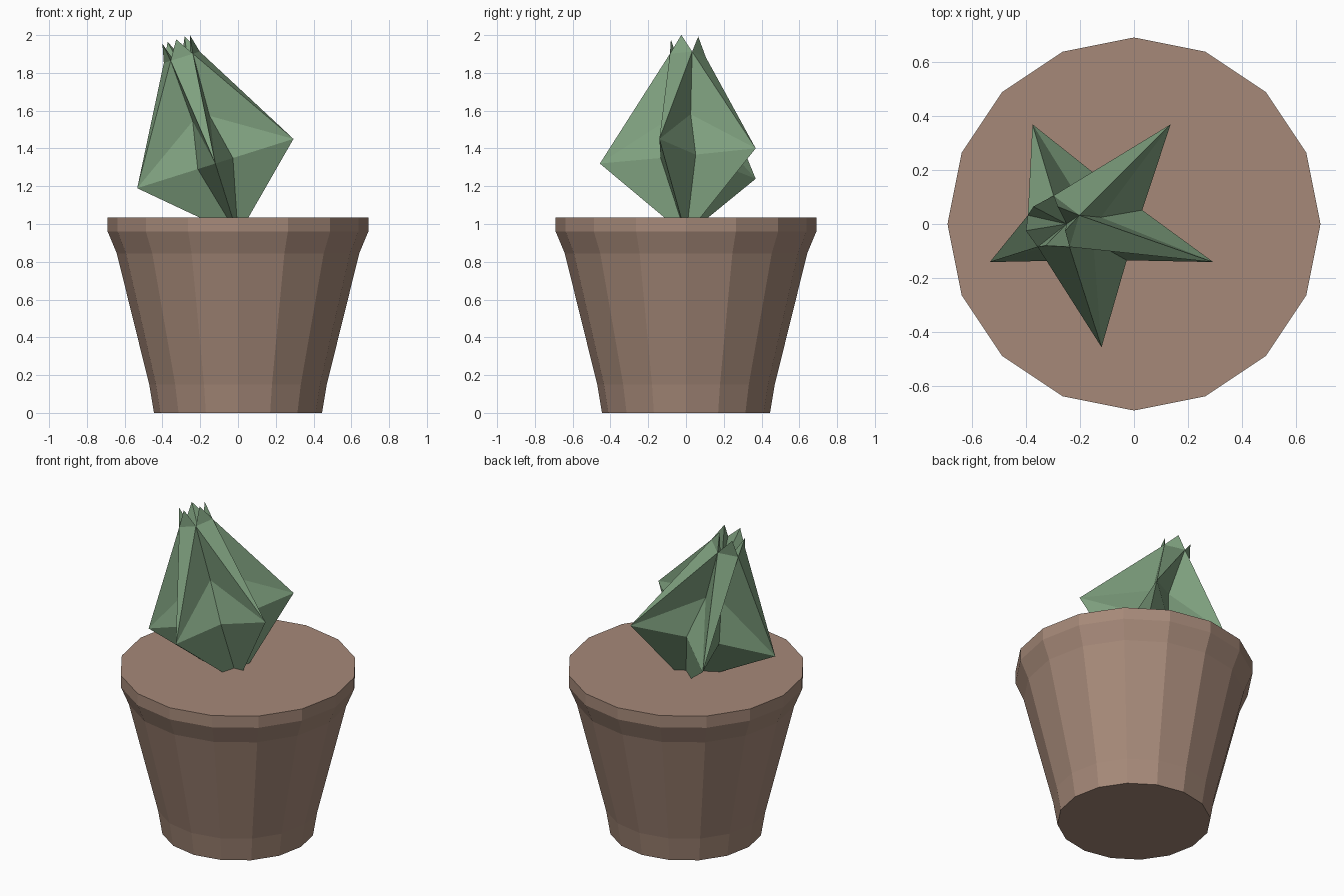
import bpy, bmesh, math
from mathutils import Matrix

if "Cube" in bpy.data.objects:
    bpy.data.objects.remove(bpy.data.objects["Cube"])


def finish(name, bm, color):
    bmesh.ops.recalc_face_normals(bm, faces=bm.faces)
    mesh = bpy.data.meshes.new(name)
    bm.to_mesh(mesh)
    bm.free()
    obj = bpy.data.objects.new(name, mesh)
    bpy.context.collection.objects.link(obj)
    mat = bpy.data.materials.new(name + "_colour")
    mat.diffuse_color = color
    mat.use_nodes = True
    mat.node_tree.nodes["Principled BSDF"].inputs["Base Color"].default_value = mat.diffuse_color
    mesh.materials.append(mat)
    return obj


def ring(bm, count, radius, z, start=0.0):
    return [bm.verts.new((radius * math.cos(start + math.tau * i / count),
                          radius * math.sin(start + math.tau * i / count), z))
            for i in range(count)]


# Pot: 16-sided flared body with a straight rim
bm = bmesh.new()
profile = [(0.445, 0), (0.47, 0.15), (0.642, 0.845), (0.69, 0.96), (0.69, 1.035)]
rings = [ring(bm, 16, r, z) for r, z in profile]
for a, b in zip(rings, rings[1:]):
    for i in range(16):
        j = (i + 1) % 16
        bm.faces.new((a[i], a[j], b[j], b[i]))
bm.faces.new(rings[0][::-1])
bm.faces.new(rings[-1])
finish("pot", bm, (0.38, 0.25, 0.19, 1))

# Plant: five-ribbed star bud, built upright and then tilted
bm = bmesh.new()
rib = math.radians(-18)
groove = math.radians(18)
tips = ring(bm, 5, 0.456, 0, rib)
waist = ring(bm, 5, 0.166, 0, groove)
neck = ring(bm, 5, 0.08, 0.25, groove)
crown = ring(bm, 5, 0.105, 0.59, groove)
spikes = ring(bm, 5, 0.08, 0.69, rib)
root = bm.verts.new((0, 0, -0.40))
pit = bm.verts.new((0, 0, 0.43))
for i in range(5):
    t, s = tips[i], spikes[i]
    for k in (i, i - 1):
        bm.faces.new((root, t, waist[k]))
        bm.faces.new((t, waist[k], neck[k]))
        bm.faces.new((t, neck[k], crown[k]))
        bm.faces.new((s, crown[k], pit))
    bm.faces.new((t, crown[i], crown[i - 1]))
    bm.faces.new((s, crown[i], crown[i - 1]))
tilt = Matrix.Translation((-0.12, 0, 1.32)) @ Matrix.Rotation(math.radians(-17.5), 4, 'Y')
bmesh.ops.transform(bm, matrix=tilt, verts=bm.verts)
finish("plant", bm, (0.21, 0.35, 0.21, 1))
